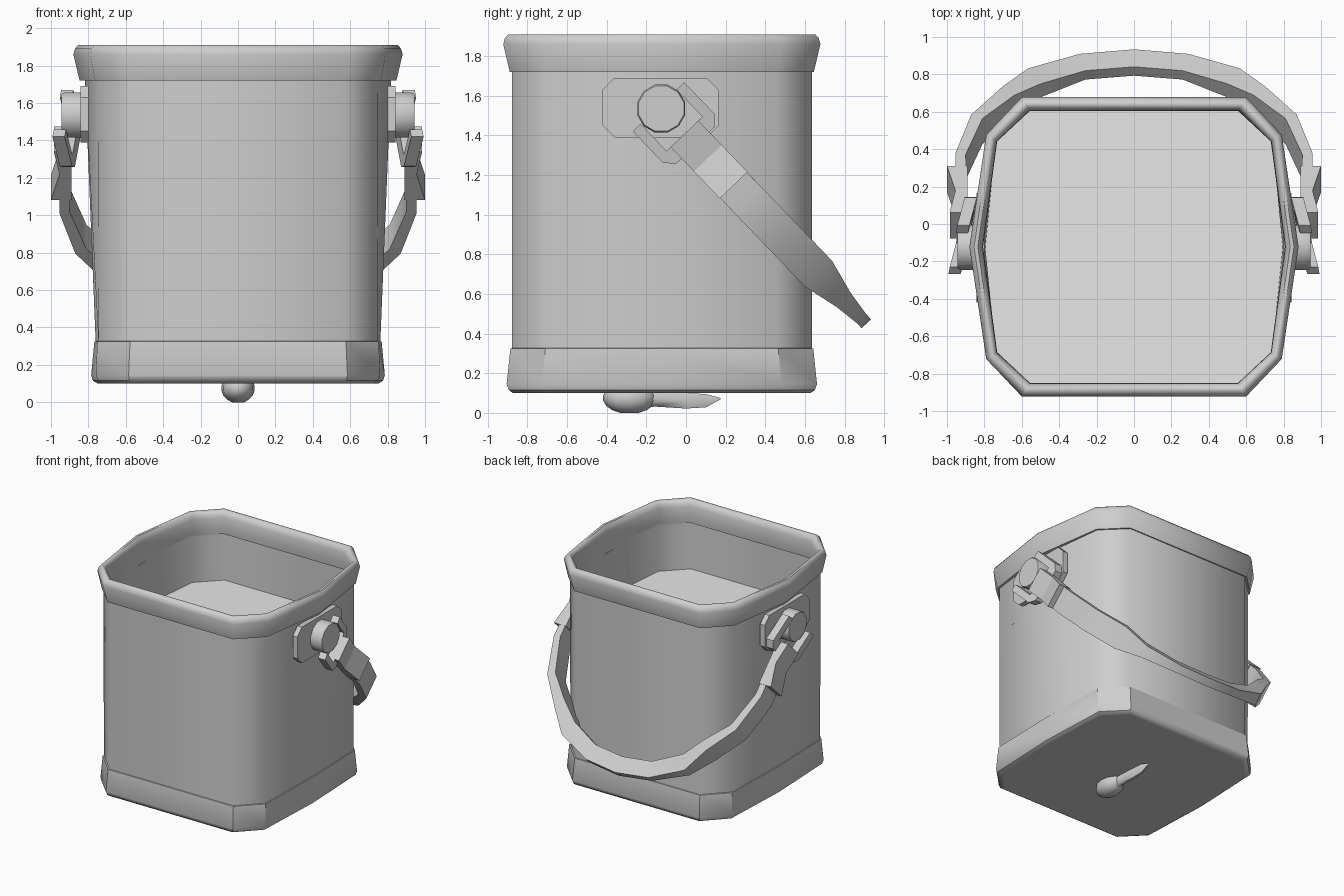
import bpy, bmesh, math

if "Cube" in bpy.data.objects:
    bpy.data.objects.remove(bpy.data.objects["Cube"])

def material(name, v):
    m = bpy.data.materials.new(name)
    m.diffuse_color = (v, v, v, 1)
    m.use_nodes = True
    m.node_tree.nodes["Principled BSDF"].inputs["Base Color"].default_value = m.diffuse_color
    return m


grey = material("mid_grey", 0.62)
pale = material("pale_grey", 0.8)
CY = -0.122                      # y centre of the bucket


def loft(name, rings, loop=False, mirror=False, angle=50):
    """Skin a list of equal-length rings; cap the ends unless looped."""
    bm = bmesh.new()
    vs = [[bm.verts.new(p) for p in r] for r in rings]
    n = len(vs[0])
    pairs = list(zip(vs, vs[1:])) + ([(vs[-1], vs[0])] if loop else [])
    for a, b in pairs:
        for i in range(n):
            j = (i + 1) % n
            bm.faces.new((a[i], a[j], b[j], b[i]))
    if not loop:
        bm.faces.new(vs[0])
        if mirror != "open":
            bm.faces.new(vs[-1])
    bmesh.ops.recalc_face_normals(bm, faces=bm.faces)
    me = bpy.data.meshes.new(name)
    bm.to_mesh(me)
    bm.free()
    me.materials.append(grey)
    me.shade_smooth()
    me.set_sharp_from_angle(angle=math.radians(angle))
    ob = bpy.data.objects.new(name, me)
    bpy.context.collection.objects.link(ob)
    if mirror:
        ob.modifiers.new("mirror", "MIRROR").use_clip = True
    return ob


def outline(fx, fy, cx, cy, mx, z):
    """Chamfered box with side walls bulging to mx."""
    q = [(fx, fy), (cx, cy), (mx, 0), (cx, -cy), (fx, -fy),
         (-fx, -fy), (-cx, -cy), (-mx, 0), (-cx, cy), (-fx, fy)]
    return [(x, y + CY, z) for x, y in q]


def rim_ring(o, z):
    return outline(0.60 + 0.6 * o, 0.80 + o, 0.79 + 0.8 * o, 0.60 + 0.5 * o, 0.88 + o, z)


# Bucket wall, folding over inside down to the paler inner floor
body = loft("bucket_body", [
    outline(0.57, 0.757, 0.745, 0.58, 0.76, 0.30),
    outline(0.57, 0.757, 0.75, 0.58, 0.82, 1.76),
    outline(0.563, 0.747, 0.74, 0.572, 0.81, 1.76),
    outline(0.563, 0.747, 0.738, 0.572, 0.795, 1.33)])
body.data.materials.append(pale)
body.data.polygons[-1].material_index = 1

# Flared rim
loft("rim", [rim_ring(o, z) for o, z in (
    (-0.033, 1.72), (0, 1.86), (-0.008, 1.89), (-0.025, 1.91), (-0.045, 1.91),
    (-0.062, 1.89), (-0.07, 1.86), (-0.073, 1.78), (-0.066, 1.72))], loop=True)

# Base band
loft("base_band", [
    outline(0.555, 0.74, 0.715, 0.575, 0.74, 0.10),
    outline(0.56, 0.75, 0.725, 0.58, 0.75, 0.10),
    outline(0.58, 0.772, 0.75, 0.60, 0.775, 0.115),
    outline(0.585, 0.783, 0.76, 0.605, 0.785, 0.145),
    outline(0.577, 0.764, 0.752, 0.587, 0.768, 0.325),
    outline(0.56, 0.74, 0.73, 0.57, 0.74, 0.33)], angle=40)


# Side mounting plates
def plate_ring(x, e):
    hy, hz, c = 0.293 - e, 0.15 - e, 0.06
    q = [(hy, hz - c), (hy - c, hz), (c - hy, hz), (-hy, hz - c),
         (-hy, c - hz), (c - hy, -hz), (hy - c, -hz), (hy, c - hz)]
    return [(x, y - 0.128, z + 1.54) for y, z in q]


loft("side_plate", [plate_ring(0.80, 0), plate_ring(0.842, 0)],
     mirror=True, angle=30)


# Round pivot knobs
def knob_ring(x, r):
    return [(x, -0.125 + r * math.cos(a), 1.535 + r * math.sin(a))
            for a in (math.tau * (i + 0.5) / 12 for i in range(12))]


loft("pivot_knob", [knob_ring(0.82, 0.125), knob_ring(0.925, 0.125),
                    knob_ring(0.943, 0.118)], mirror=True, angle=50)


# Tilted handle frame: s runs down the handle, w runs across it
def tilt(x, s, w):
    return (x, -0.125 + 0.69 * s + 0.72 * w, 1.53 - 0.72 * s + 0.69 * w)


# U-shaped bracket around each knob, leaning with the handle
U = [(-0.02, 0.125), (-0.02, 0.18), (0.20, 0.18), (0.25, 0.135), (0.25, -0.135),
     (0.20, -0.18), (-0.02, -0.18), (-0.02, -0.125), (0.17, -0.125), (0.17, 0.125)]
loft("handle_bracket", [[tilt(x - 0.18 * s - 0.13 * w, s, w) for s, w in U]
                        for x in (0.90, 0.965)], mirror=True, angle=30)

# Strap clip with a stepped outer face
CLIP = [(0.89, 0.17), (0.985, 0.17), (0.955, 0.34), (1.0, 0.53), (0.89, 0.53)]
loft("strap_clip", [[tilt(x, s, w) for x, s in CLIP] for w in (-0.097, 0.097)],
     mirror=True, angle=10)

# Bail handle: outer x, s, inner x, s, half width
BAIL = [(0.95, 0.30, 0.895, 0.30, 0.09), (0.955, 0.63, 0.90, 0.62, 0.095),
        (0.87, 0.93, 0.81, 0.90, 0.095), (0.70, 1.15, 0.64, 1.08, 0.095),
        (0.566, 1.335, 0.50, 1.215, 0.05), (0.29, 1.465, 0.26, 1.335, 0.033),
        (0, 1.50, 0, 1.365, 0.033)]
loft("bail_handle", [[tilt(a, b, w), tilt(a, b, -w), tilt(c, d, -w), tilt(c, d, w)]
                     for a, b, c, d, w in BAIL], mirror="open", angle=40)

# Drip under the base: round blob
blob = []
for k in range(1, 9):
    t = math.pi * k / 9
    r = math.sin(t)
    blob.append([(0.09 * r * math.cos(a), -0.285 + 0.135 * r * math.sin(a),
                  0.075 - 0.08 * math.cos(t))
                 for a in (math.tau * i / 12 for i in range(12))])
loft("drip_blob", blob)

# Drip tail: y, bottom z, top z, half thickness
TAIL = [(-0.26, 0.01, 0.11, 0.06), (-0.16, 0.032, 0.105, 0.035),
        (0.0, 0.022, 0.10, 0.025), (0.10, 0.028, 0.095, 0.018),
        (0.175, 0.068, 0.075, 0.003)]
loft("drip_tail", [[(-h * 0.4, y, lo), (h * 0.4, y, lo), (h, y, (lo + hi) / 2),
                    (h * 0.6, y, hi), (-h * 0.6, y, hi), (-h, y, (lo + hi) / 2)]
                   for y, lo, hi, h in TAIL], angle=60)
